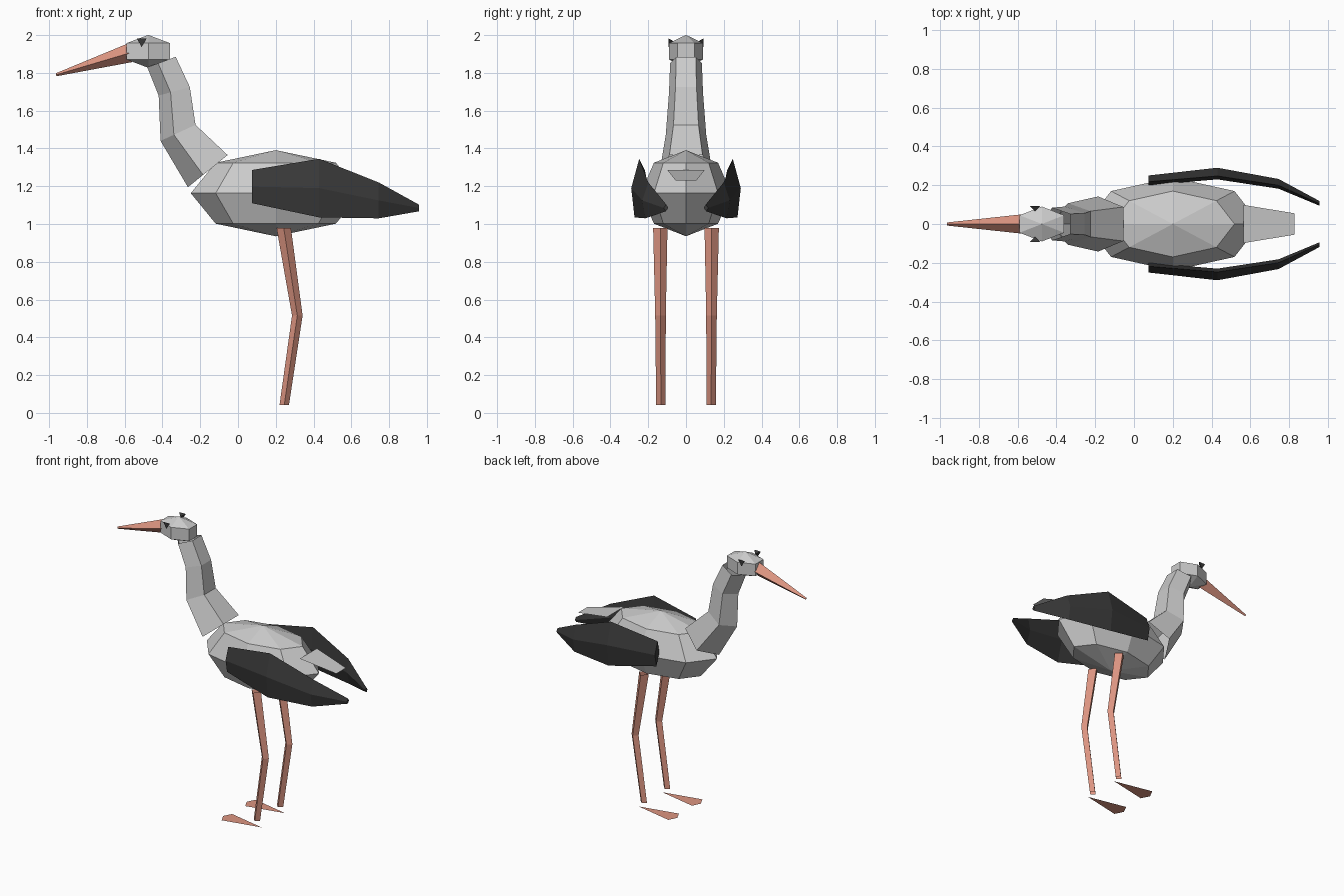
import bpy, bmesh, math
from mathutils import Vector

if "Cube" in bpy.data.objects:
    bpy.data.objects.remove(bpy.data.objects["Cube"])


def material(name, rgb):
    m = bpy.data.materials.new(name)
    m.diffuse_color = (*rgb, 1)
    m.use_nodes = True
    m.node_tree.nodes["Principled BSDF"].inputs["Base Color"].default_value = m.diffuse_color
    return m


WHITE = material("pale_feather", (0.8, 0.8, 0.78))
DARK = material("dark_feather", (0.04, 0.04, 0.04))
CORAL = material("coral", (0.72, 0.3, 0.22))


def finish(name, bm, mat):
    bmesh.ops.remove_doubles(bm, verts=bm.verts, dist=0.0005)
    if len(bm.faces) > 1:
        bmesh.ops.recalc_face_normals(bm, faces=bm.faces)
    mesh = bpy.data.meshes.new(name)
    bm.to_mesh(mesh)
    bm.free()
    mesh.materials.append(mat)
    ob = bpy.data.objects.new(name, mesh)
    bpy.context.collection.objects.link(ob)
    return ob


def ring(center, u, v, n, phase=0.0):
    """n points on the ellipse spanned by u and v."""
    angles = [phase + 2 * math.pi * i / n for i in range(n)]
    return [Vector(center) + Vector(u) * math.cos(a) + Vector(v) * math.sin(a)
            for a in angles]


def loft(name, rings, mat, cap=False):
    """Skin neighbouring rings with quads."""
    bm = bmesh.new()
    rows = [[bm.verts.new(p) for p in r] for r in rings]
    for a, b in zip(rows, rows[1:]):
        for i in range(len(a)):
            j = (i + 1) % len(a)
            bm.faces.new((a[i], a[j], b[j], b[i]))
    if cap:
        bm.faces.new(rows[0])
        bm.faces.new(rows[-1])
    return finish(name, bm, mat)


def ball(name, center, radii, segments, stacks, phase):
    c, (rx, ry, rz) = Vector(center), radii
    rings = []
    for k in range(stacks + 1):
        t = math.pi * k / stacks
        s = math.sin(t)
        rings.append(ring(c + Vector((0, 0, rz * math.cos(t))),
                          (rx * s, 0, 0), (0, ry * s, 0), segments, phase))
    return loft(name, rings, WHITE)


def sheet(name, points, mat):
    bm = bmesh.new()
    bm.faces.new([bm.verts.new(p) for p in points])
    return finish(name, bm, mat)


# Body and head
ball("body", (0.2, 0, 1.163), (0.45, 0.24, 0.228), 8, 4, 0)
ball("head", (-0.475, 0, 1.914), (0.153, 0.104, 0.087), 6, 3, math.pi / 6)

# Neck: five-sided tube, given by front edge and back edge of each section
neck = []
for fx, fz, bx, bz in [(-0.265, 1.195, -0.055, 1.365), (-0.41, 1.44, -0.225, 1.525),
                       (-0.42, 1.68, -0.255, 1.725), (-0.48, 1.83, -0.33, 1.885)]:
    front = Vector((fx, 0, fz))
    across = Vector((bx, 0, bz)) - front
    r = across.length / 1.809
    d = across.normalized() * r
    neck.append(ring(front + d, -d, (0, r, 0), 5))
loft("neck", neck, WHITE)

# Beak: four-sided taper
up = Vector((-0.287, 0, 0.958))
loft("beak", [ring(c, up * r, (0, r, 0), 4)
              for c, r in [((-0.575, 0, 1.905), 0.05), ((-0.963, 0, 1.79), 0.008)]],
     CORAL, cap=True)

# Tail: flat sheet
sheet("tail", [(0.565, -0.098, 1.285), (0.828, -0.055, 1.23),
               (0.828, 0.055, 1.23), (0.565, 0.098, 1.285)], WHITE)

for side, s in (("left", 1), ("right", -1)):
    # Wing sections: x, y, z, half thickness, half height
    wing = [(0.075, 0.225, 1.198, 0.025, 0.088), (0.43, 0.26, 1.19, 0.03, 0.155),
            (0.745, 0.207, 1.125, 0.025, 0.095), (0.957, 0.106, 1.085, 0.012, 0.018)]
    loft(side + "_wing", [ring((x, s * y, z), (0, s * t, 0), (0, -s * 0.08 * h, h), 4)
                          for x, y, z, t, h in wing], DARK, cap=True)

    # Leg: four-sided bent tube
    leg = [(0.242, 0.136, 0.98, 0.038), (0.314, 0.135, 0.515, 0.028),
           (0.245, 0.133, 0.043, 0.025)]
    loft(side + "_leg", [ring((x, s * y, z), (r, 0, 0), (0, r, 0), 4)
                         for x, y, z, r in leg], CORAL)

    # Foot: flat fan on the ground
    sheet(side + "_foot", [(0.285, s * 0.135, 0), (0.005, s * 0.135 + 0.06, 0),
                           (-0.025, s * 0.135, 0), (0.005, s * 0.135 - 0.06, 0)], CORAL)

    # Eye: small three-sided cone pointing inward
    eye = [ring((-0.51, s * y, 1.967), (0, 0, -r), (r, 0, 0), 3)
           for y, r in ((0.092, 0.03), (0.065, 0.0))]
    loft(side + "_eye", eye, DARK, cap=False)
    bm = bmesh.new()
    eye_ob = bpy.data.objects[side + "_eye"]
    bm.from_mesh(eye_ob.data)
    bmesh.ops.holes_fill(bm, edges=bm.edges, sides=3)
    bmesh.ops.recalc_face_normals(bm, faces=bm.faces)
    bm.to_mesh(eye_ob.data)
    bm.free()
